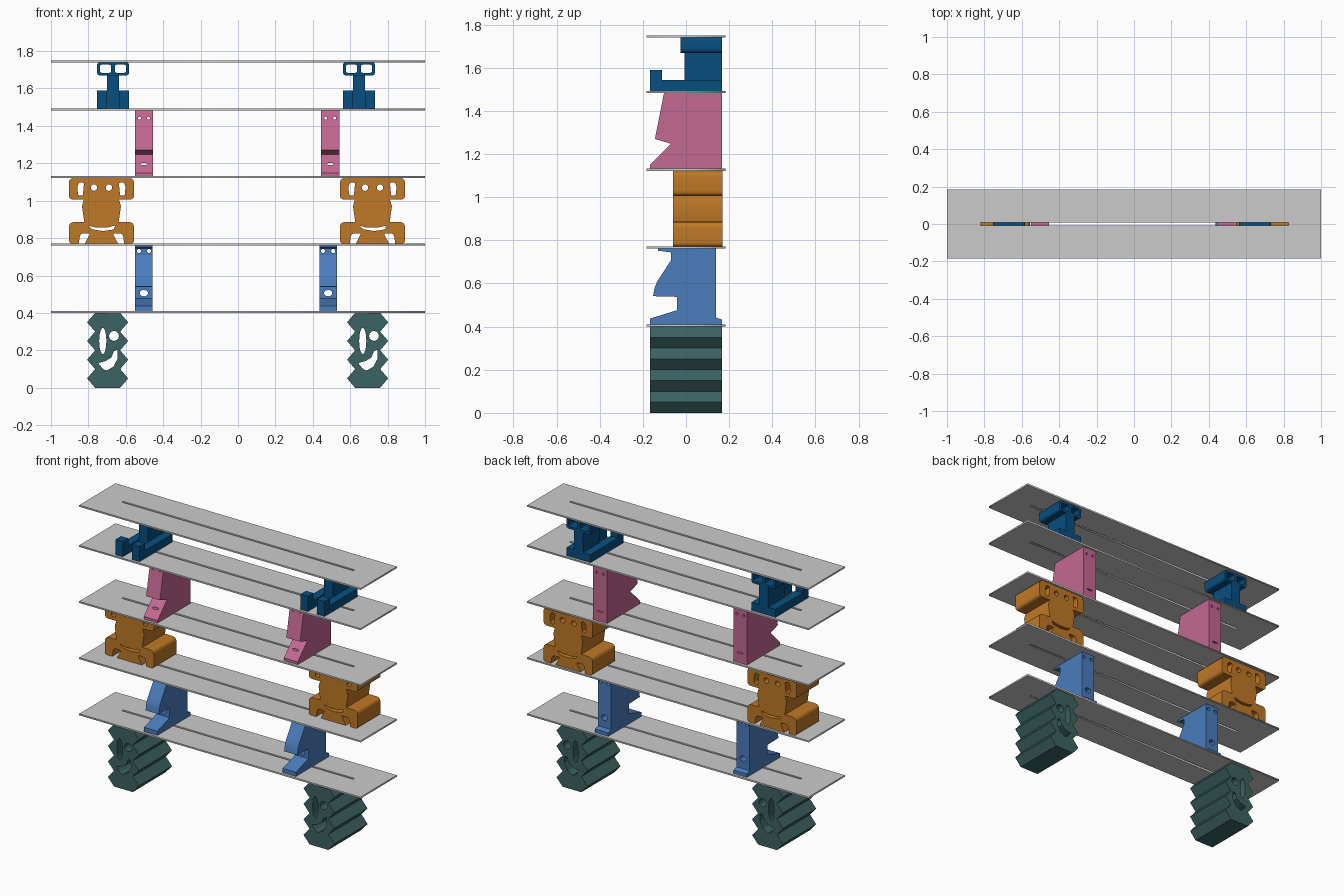
import bpy, bmesh
from math import cos, sin, pi
from mathutils import Matrix, Vector

if "Cube" in bpy.data.objects:
    bpy.data.objects.remove(bpy.data.objects["Cube"])


def material(name, rgb):
    m = bpy.data.materials.new(name)
    m.diffuse_color = [(c / 255) ** 2.2 for c in rgb] + [1]
    m.use_nodes = True
    m.node_tree.nodes["Principled BSDF"].inputs["Base Color"].default_value = m.diffuse_color
    return m


def rounded(pts):
    # (x, y, r): corners with r are rounded
    out, n = [], len(pts)
    for i, p in enumerate(pts):
        c = Vector(p[:2])
        if len(p) < 3:
            out.append(c)
            continue
        a = c + (Vector(pts[i - 1][:2]) - c).normalized() * p[2]
        b = c + (Vector(pts[(i + 1) % n][:2]) - c).normalized() * p[2]
        for k in range(6):
            t = k / 5
            out.append(a * (1 - t) ** 2 + c * 2 * t * (1 - t) + b * t * t)
    return out


def rect(x0, x1, y0, y1, r=None):
    e = () if r is None else (r,)
    return [(x0, y0) + e, (x1, y0) + e, (x1, y1) + e, (x0, y1) + e]


def ellipse(x, y, rx, ry, n=24):
    return [(x + rx * cos(2 * pi * i / n), y + ry * sin(2 * pi * i / n)) for i in range(n)]


def mirrored(half):
    return half + [(-p[0],) + tuple(p[1:]) for p in reversed(half)]


FRONT = Matrix(((1, 0, 0), (0, 0, -1), (0, 1, 0)))  # profile in x,z
SIDE = Matrix(((0, 0, 1), (1, 0, 0), (0, 1, 0)))    # profile in y,z
FLAT = Matrix.Identity(3)                           # profile in x,y


def extrude(name, loops, plane, lo, hi, mat=None):
    # first loop is the outline, the others are holes
    cu = bpy.data.curves.new(name, 'CURVE')
    cu.dimensions, cu.fill_mode, cu.extrude = '2D', 'BOTH', (hi - lo) / 2
    for loop in loops:
        pts = rounded(loop)
        s = cu.splines.new('POLY')
        s.points.add(len(pts) - 1)
        for q, p in zip(s.points, pts):
            q.co = (p[0], p[1], 0, 1)
        s.use_cyclic_u = True
    tmp = bpy.data.objects.new(name, cu)
    bpy.context.collection.objects.link(tmp)
    dg = bpy.context.evaluated_depsgraph_get()
    me = bpy.data.meshes.new_from_object(tmp.evaluated_get(dg))
    bpy.data.objects.remove(tmp)
    mid = (lo + hi) / 2
    off = plane @ Vector((0, 0, 1))
    off = Vector([abs(v) * mid for v in off])
    me.transform(Matrix.Translation(off) @ plane.to_4x4())
    bm = bmesh.new()
    bm.from_mesh(me)
    bmesh.ops.remove_doubles(bm, verts=bm.verts, dist=1e-5)
    bmesh.ops.recalc_face_normals(bm, faces=bm.faces)
    bm.to_mesh(me)
    bm.free()
    me.materials.clear()
    if mat:
        me.materials.append(mat)
    ob = bpy.data.objects.new(name, me)
    bpy.context.collection.objects.link(ob)
    return ob


def drill(ob, holes):
    # holes through the whole depth, seen from the front
    cut = extrude("hole_cutter", holes, FRONT, -0.4, 0.4)
    mod = ob.modifiers.new("holes", 'BOOLEAN')
    mod.operation, mod.solver, mod.object = 'DIFFERENCE', 'EXACT', cut
    dg = bpy.context.evaluated_depsgraph_get()
    me = bpy.data.meshes.new_from_object(ob.evaluated_get(dg))
    ob.modifiers.clear()
    ob.data = me
    bpy.data.objects.remove(cut)


def place_pair(ob, left, right):
    base = ob.name
    bpy.ops.object.select_all(action='DESELECT')
    ob.select_set(True)
    bpy.context.view_layer.objects.active = ob
    bpy.ops.object.shade_smooth_by_angle(angle=0.5)
    ob.location.x, ob.name = left, base + "_left"
    twin = ob.copy()
    twin.name, twin.location.x = base + "_right", right
    bpy.context.collection.objects.link(twin)


teal = material("teal", (62, 98, 98))
blue = material("blue", (75, 124, 188))
orange = material("orange", (190, 120, 42))
pink = material("pink", (194, 104, 144))
navy = material("navy", (16, 80, 128))

# Shelves with a long slot
for i, z in enumerate((0.405, 0.766, 1.127, 1.487, 1.745)):
    extrude(f"shelf_{i + 1}", [rect(-1, 1, -0.184, 0.184), rect(-0.82, 0.825, -0.007, 0.007)],
            FLAT, z - 0.005, z + 0.005)

# Zigzag feet with winking face
zig = [(0.067 if i % 2 == 0 else 0.11, i * 0.05) for i in range(9)]
smile = [(-0.05, 0.132), (-0.01, 0.143), (0.02, 0.162), (0.034, 0.196), (0.052, 0.203), (0.053, 0.155),
         (0.03, 0.112), (-0.005, 0.092), (-0.025, 0.1, 0.01)]
place_pair(extrude("zigzag_foot", [mirrored(zig), ellipse(-0.026, 0.25, 0.019, 0.07),
                                   ellipse(0.034, 0.277, 0.026, 0.026), smile],
                   FRONT, -0.168, 0.168, teal), -0.697, 0.693)

# Blue supports with open jaw
jaw = [(-0.13, 0.761), (-0.13, 0.752), (-0.07, 0.744), (-0.07, 0.707), (-0.143, 0.595, 0.03), (-0.153, 0.541),
       (-0.042, 0.538), (-0.042, 0.476), (-0.134, 0.447), (-0.168, 0.437), (-0.168, 0.41),
       (0.168, 0.41), (0.168, 0.432), (0.139, 0.442), (0.139, 0.761)]
ob = extrude("jaw_support", [jaw], SIDE, -0.047, 0.047, blue)
drill(ob, [ellipse(-0.027, 0.731, 0.011, 0.011), ellipse(0.027, 0.731, 0.011, 0.011),
           ellipse(0, 0.506, 0.022, 0.017)])
place_pair(ob, -0.503, 0.482)

# Orange four-limbed supports
half = [(0.055, 0.826), (0.088, 0.771), (0.122, 0.771), (0.115, 0.826, 0.015)]
half = [(0.088, 0.771), (0.06, 0.826, 0.01), (0.113, 0.826, 0.02), (0.122, 0.771), (0.174, 0.771, 0.02),
        (0.174, 0.886, 0.03), (0.092, 0.886), (0.104, 0.97), (0.094, 1.006), (0.174, 1.006, 0.025),
        (0.174, 1.122, 0.03)]
ear = [(0.093, 1.095), (0.118, 1.1, 0.01), (0.128, 1.08, 0.01), (0.126, 1.03, 0.01), (0.1, 1.025, 0.01)]
grin = [(-0.068, 0.866), (-0.03, 0.856), (0.03, 0.856), (0.074, 0.867), (0.066, 0.846, 0.01),
        (0.01, 0.838), (-0.05, 0.847, 0.01)]
place_pair(extrude("limbed_support",
                   [mirrored(half), ear, [(-p[0],) + p[1:] for p in ear], grin,
                    ellipse(-0.04, 1.07, 0.017, 0.017), ellipse(0.04, 1.07, 0.017, 0.017)],
                   FRONT, -0.06, 0.17, orange), -0.73, 0.719)

# Pink supports with beak notch
beak = [(-0.102, 1.483), (-0.144, 1.27), (-0.07, 1.247), (-0.168, 1.149), (-0.168, 1.131),
        (0.168, 1.131), (0.168, 1.483)]
ob = extrude("beak_support", [beak], SIDE, -0.049, 0.049, pink)
drill(ob, [ellipse(-0.024, 1.441, 0.008, 0.008), ellipse(0.024, 1.441, 0.008, 0.008),
           ellipse(0, 1.196, 0.022, 0.005)])
place_pair(ob, -0.503, 0.493)

# Navy sitting supports: goggle head, column body, legs with upturned feet
NX = (-0.668, 0.647)
place_pair(extrude("goggle_head", [rect(-0.086, 0.086, 1.669, 1.741, 0.02),
                                   rect(-0.07, -0.01, 1.684, 1.727, 0.01),
                                   rect(0.01, 0.07, 1.684, 1.727, 0.01)],
                   FRONT, -0.025, 0.168, navy), *NX)
place_pair(extrude("column_body", [rect(-0.033, 0.033, 1.492, 1.671)], FRONT, -0.006, 0.168, navy), *NX)
leg = [(-0.168, 1.492), (0.168, 1.492), (0.168, 1.543), (-0.111, 1.543), (-0.111, 1.589), (-0.168, 1.589)]
for side, lo, hi in (("outer", -0.086, -0.033), ("inner", 0.033, 0.086)):
    place_pair(extrude(f"{side}_leg", [leg], SIDE, lo, hi, navy), *NX)
